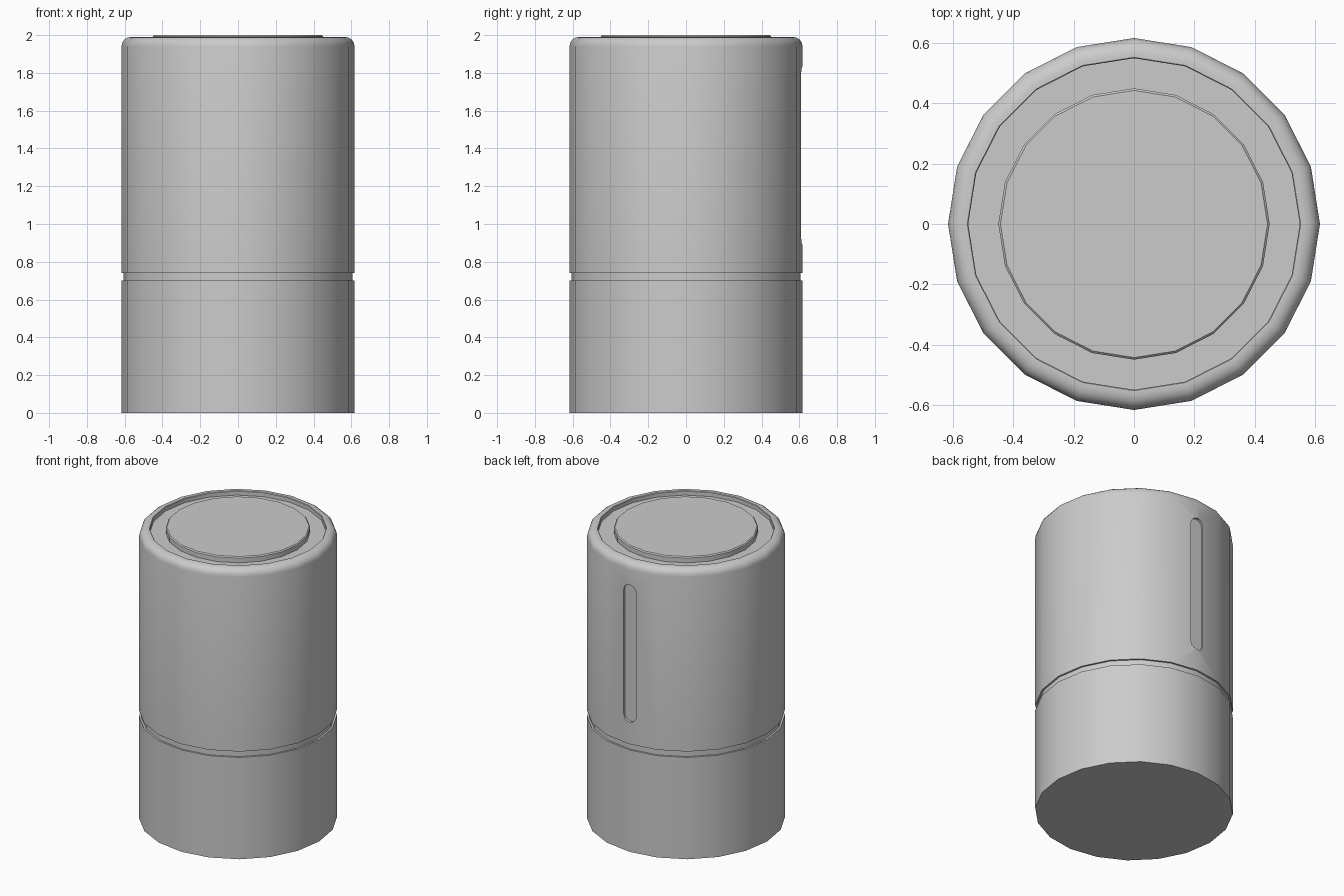
import bpy
import bmesh
from math import sin, cos, pi, tau

cube = bpy.data.objects.get("Cube")
if cube:
    bpy.data.objects.remove(cube, do_unlink=True)

SIDES = 20
RADIUS = 0.617


def add_object(name, bm):
    bmesh.ops.recalc_face_normals(bm, faces=bm.faces)
    mesh = bpy.data.meshes.new(name)
    bm.to_mesh(mesh)
    bm.free()
    obj = bpy.data.objects.new(name, mesh)
    bpy.context.collection.objects.link(obj)
    return obj


def activate(obj):
    bpy.ops.object.select_all(action='DESELECT')
    obj.select_set(True)
    bpy.context.view_layer.objects.active = obj


def lathe(name, profile):
    """Revolve (radius, z) points; the first and last rings are capped."""
    bm = bmesh.new()
    rings = [[bm.verts.new((r * cos(tau * i / SIDES), r * sin(tau * i / SIDES), z))
              for i in range(SIDES)] for r, z in profile]
    for low, high in zip(rings, rings[1:]):
        for i in range(SIDES):
            j = (i + 1) % SIDES
            bm.faces.new((low[i], low[j], high[j], high[i]))
    bm.faces.new(rings[0])
    bm.faces.new(rings[-1])
    return add_object(name, bm)


# Housing: base, seam groove, rounded shoulder and recessed top
bevel = 0.05
shoulder = [(RADIUS - bevel * (1 - cos(a)), 1.94 + bevel * sin(a))
            for a in (pi / 2 * k / 4 for k in range(5))]
housing = lathe("housing", [
    (RADIUS, 0), (RADIUS, 0.70), (0.605, 0.70), (0.605, 0.74), (RADIUS, 0.74),
    *shoulder, (0.553, 1.99), (0.55, 1.987), (0.55, 1.96)])

# Raised disc in the top recess
top_disc = lathe("top_disc", [(0.45, 1.96), (0.45, 1.993), (0.443, 2.0)])


# Vertical round-ended slot in the back
def slot_cutter(half_width, bottom, top, floor_y):
    bm = bmesh.new()
    steps = 10
    outline = []
    for centre_z, start in ((top - half_width, 0), (bottom + half_width, pi)):
        for k in range(steps + 1):
            a = start + pi * k / steps
            outline.append(bm.verts.new((half_width * cos(a), floor_y,
                                         centre_z + half_width * sin(a))))
    face = bm.faces.new(outline)
    out = bmesh.ops.extrude_face_region(bm, geom=[face], use_keep_orig=True)
    moved = [v for v in out["geom"] if isinstance(v, bmesh.types.BMVert)]
    bmesh.ops.translate(bm, verts=moved, vec=(0, 0.1, 0))
    return add_object("slot_cutter", bm)


cutter = slot_cutter(0.047, 0.89, 1.835, 0.598)
cutter.hide_render = True
cut = housing.modifiers.new("Slot", 'BOOLEAN')
cut.operation = 'DIFFERENCE'
cut.solver = 'EXACT'
cut.object = cutter
activate(housing)
bpy.ops.object.modifier_apply(modifier=cut.name)
bpy.data.objects.remove(cutter, do_unlink=True)

# Smooth walls with crisp rims
for part in (housing, top_disc):
    activate(part)
    bpy.ops.object.shade_smooth_by_angle(angle=pi / 6)
